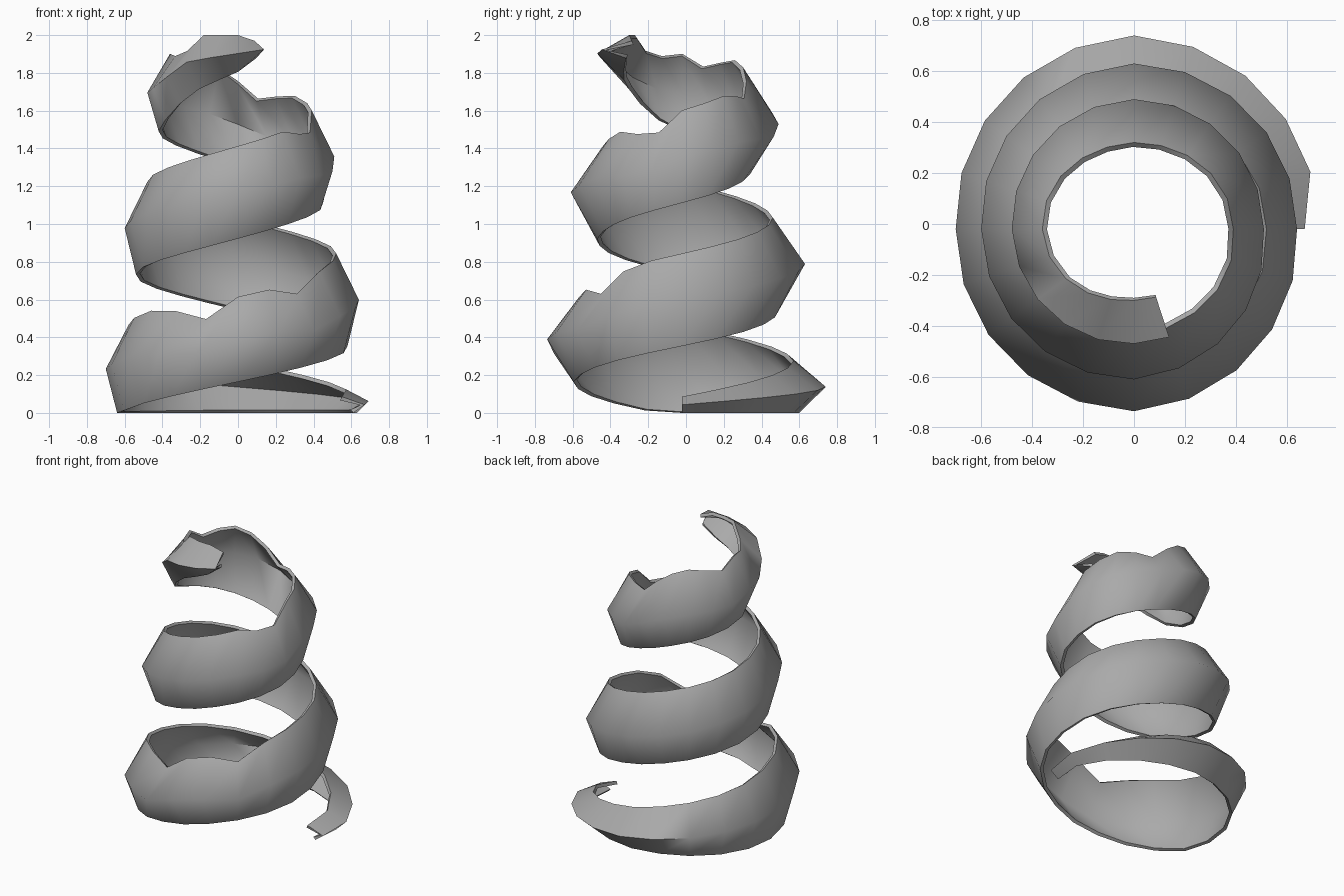
import bpy
import bmesh
from math import sin, cos, pi, radians

cube = bpy.data.objects.get("Cube")
if cube:
    bpy.data.objects.remove(cube)

STEPS = 56            # twenty steps per turn
PITCH = 0.1895        # rise per quarter turn
HALF = 0.245          # half the ribbon height
# Radius of the ribbon's belly at each quarter turn
BELLY = [0.72, 0.76, 0.70, 0.715, 0.64, 0.65, 0.60, 0.59, 0.51, 0.51, 0.48, 0.45, 0.43]
# Chips in the upper edge, by step
CHIPS = {13: 0.04, 14: 0.12, 15: 0.04, 16: 0.04, 17: 0.10, 18: 0.02, 38: 0.05, 39: 0.08,
         43: 0.04, 44: 0.09, 45: 0.035, 48: 0.05, 49: 0.11, 50: 0.08, 51: 0.13, 52: 0.14}
# Lift of the lower edge where the ribbon narrows at the top
LIFT = {51: 0.02, 52: 0.07, 53: 0.11, 54: 0.12, 55: 0.125, 56: 0.16}


def section(step):
    """Lower edge, belly and upper edge of the ribbon at one step."""
    q = step / 5
    t = q * pi / 2
    i = int(q)
    r = BELLY[i] + (BELLY[i + 1] - BELLY[i]) * (q - i)
    if step == 0:
        r -= 0.05
    centre = 0.22 + PITCH * (q - 2)
    low = max(0.0, centre - HALF) + LIFT.get(step, 0)
    high = min(2.0, centre + HALF - CHIPS.get(step, 0))
    if step == STEPS:
        high -= 0.03
    oval = cos(2 * t)
    rows = ((r - 0.10 + 0.04 * oval, low),
            (r, (low + high) / 2),
            (r - 0.145 + 0.025 * oval, high))
    return [(a * cos(t), a * sin(t) - 0.02, z) for a, z in rows]


# Ribbon surface
bm = bmesh.new()
rings = [[bm.verts.new(p) for p in section(s)] for s in range(STEPS + 1)]
for a, b in zip(rings, rings[1:]):
    for k in range(2):
        bm.faces.new((a[k], b[k], b[k + 1], a[k + 1]))
mesh = bpy.data.meshes.new("spiral_ribbon")
bm.to_mesh(mesh)
bm.free()
ribbon = bpy.data.objects.new("spiral_ribbon", mesh)
bpy.context.collection.objects.link(ribbon)

# Material
grey = bpy.data.materials.new("plain_grey")
grey.use_nodes = True
colour = (0.40, 0.40, 0.40, 1)
grey.diffuse_color = colour
grey.node_tree.nodes["Principled BSDF"].inputs["Base Color"].default_value = colour
mesh.materials.append(grey)

# Thickness toward the inside, then smooth shading with a crisp rim
solid = ribbon.modifiers.new("thickness", "SOLIDIFY")
solid.thickness = 0.022
solid.offset = -1
bpy.context.view_layer.objects.active = ribbon
ribbon.select_set(True)
bpy.ops.object.modifier_apply(modifier=solid.name)
for v in ribbon.data.vertices:
    v.co.z = min(2.0, max(0.0, v.co.z))
bpy.ops.object.shade_smooth_by_angle(angle=radians(70))
